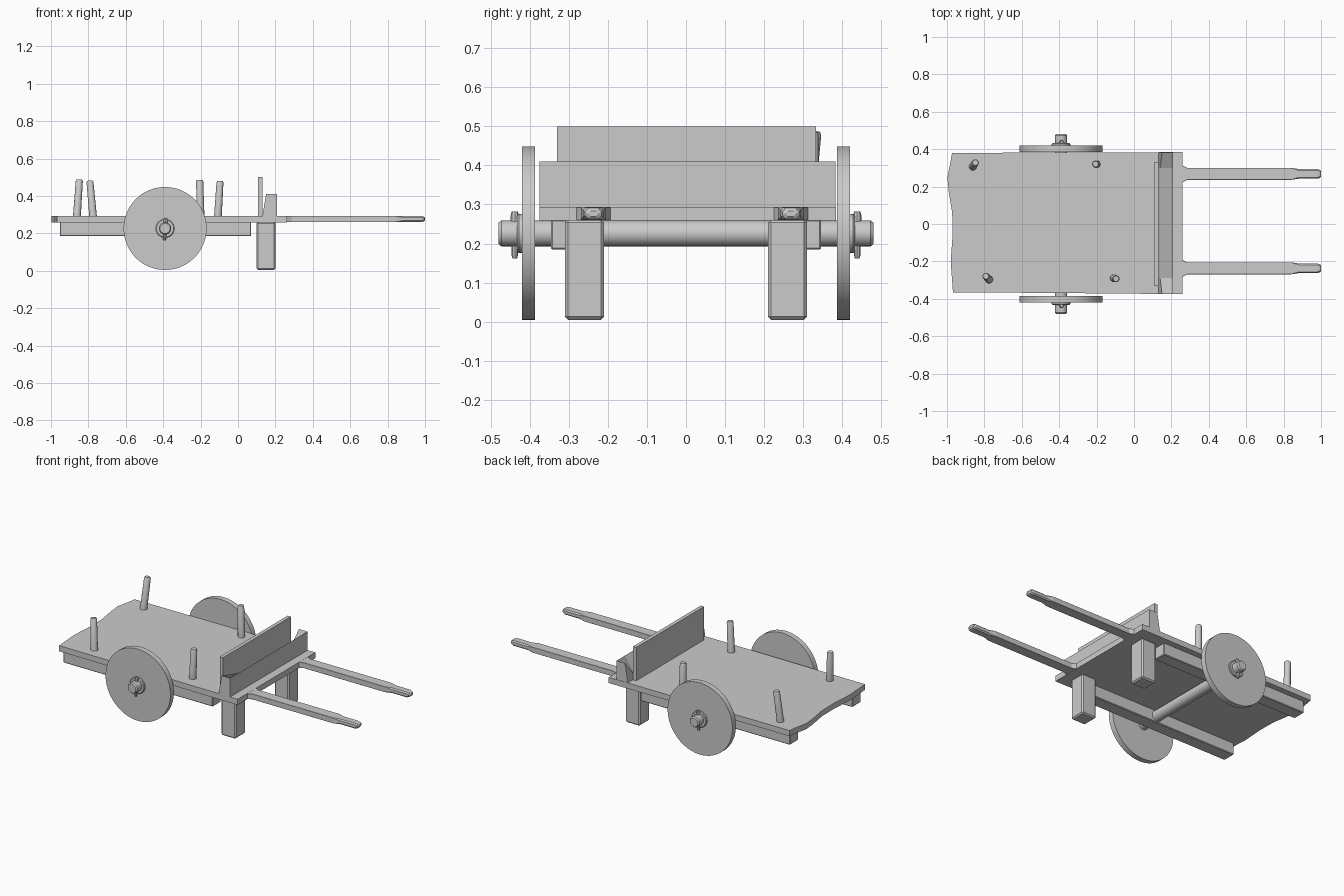
import bpy, bmesh, math
from mathutils import Vector

if "Cube" in bpy.data.objects:
    bpy.data.objects.remove(bpy.data.objects["Cube"])


def mesh_object(name, verts, faces, bevel=0.0):
    me = bpy.data.meshes.new(name)
    me.from_pydata(verts, [], faces)
    bm = bmesh.new()
    bm.from_mesh(me)
    bmesh.ops.recalc_face_normals(bm, faces=bm.faces)
    bm.to_mesh(me)
    bm.free()
    ob = bpy.data.objects.new(name, me)
    bpy.context.collection.objects.link(ob)
    if bevel:
        m = ob.modifiers.new("bevel", 'BEVEL')
        m.width = bevel
        m.segments = 1
    return ob


def loft(name, rings, bevel=0.0):
    """Skin a list of equal-length rings and cap both ends."""
    n = len(rings[0])
    verts = [v for r in rings for v in r]
    faces = [tuple(range(n)), tuple(range(len(verts) - n, len(verts)))]
    for k in range(len(rings) - 1):
        for i in range(n):
            j = (i + 1) % n
            faces.append((k * n + i, k * n + j, (k + 1) * n + j, (k + 1) * n + i))
    return mesh_object(name, verts, faces, bevel)


def box(name, x, y, z, bevel=0.0):
    rings = [[(x[0], y[0], h), (x[1], y[0], h), (x[1], y[1], h), (x[0], y[1], h)] for h in z]
    return loft(name, rings, bevel)


def rod(name, a, b, stations, sides):
    """Round bar from a to b; stations are (fraction, radius)."""
    a, b = Vector(a), Vector(b)
    q = (b - a).to_track_quat('Z', 'Y')
    rings = []
    for t, r in stations:
        c = a.lerp(b, t)
        rings.append([c + q @ Vector((r * math.cos(2 * math.pi * i / sides),
                                      r * math.sin(2 * math.pi * i / sides), 0))
                      for i in range(sides)])
    ob = loft(name, rings)
    bpy.context.view_layer.objects.active = ob
    ob.select_set(True)
    bpy.ops.object.shade_smooth_by_angle(angle=math.radians(30))
    ob.select_set(False)
    return ob


# Deck with worn rear edge
outline = [(0.26, -0.375), (0.26, 0.384), (-0.4, 0.382), (-0.973, 0.38), (-0.985, 0.31),
           (-0.998, 0.25), (-0.99, 0.17), (-0.972, 0.06), (-0.97, -0.06), (-0.98, -0.2),
           (-0.968, -0.365), (-0.4, -0.369)]
loft("deck", [[(x, y, z) for x, y in outline] for z in (0.259, 0.294)])

# Handles with flared root and slim rounded grip
for yc, side in ((0.268, "left"), (-0.237, "right")):
    rings = []
    for x, w, h in ((0.25, 0.046, 0.017), (0.262, 0.043, 0.017), (0.285, 0.032, 0.017),
                    (0.84, 0.032, 0.017), (0.88, 0.026, 0.016), (0.98, 0.026, 0.016),
                    (0.995, 0.021, 0.012), (1.0, 0.014, 0.007)):
        c = 0.001 if x < 0.85 else 0.007
        zc = 0.2765
        rings.append([(x, yc + a, zc + b) for a, b in
                      ((-w, -h + c), (-w + c, -h), (w - c, -h), (w, -h + c),
                       (w, h - c), (w - c, h), (-w + c, h), (-w, h - c))])
    loft(side + "_handle", rings)

# Headboard and hollowed brace in front of it
box("headboard", (0.107, 0.13), (-0.33, 0.332), (0.29, 0.50))


def brace_ring(y, px, pz):
    return [(0.13, y, 0.29), (px, y, pz), (0.208, y, 0.41), (0.208, y, 0.29)]


loft("headboard_brace", [brace_ring(-0.375, 0.15, 0.41), brace_ring(-0.29, 0.14, 0.31),
                         brace_ring(0.30, 0.14, 0.31), brace_ring(0.382, 0.15, 0.41)])

# Axle
rod("axle", (-0.39, -0.48, 0.226), (-0.39, 0.48, 0.226),
    [(0, 0.027), (0.008, 0.033), (0.992, 0.033), (1, 0.027)], 24)

for s, side in ((1, "left"), (-1, "right")):
    # Supports under the deck
    box(side + "_leg", (0.1, 0.2), sorted((s * 0.21, s * 0.31)), (0.005, 0.262), 0.008)
    box(side + "_rail", (-0.953, 0.07), sorted((s * 0.265, s * 0.346)), (0.185, 0.262), 0.004)
    # Wheel, washer and linchpin
    rod(side + "_wheel", (-0.39, s * 0.386, 0.226), (-0.39, s * 0.42, 0.226),
        [(0, 0.222), (1, 0.222)], 48)
    rod(side + "_washer", (-0.39, s * 0.418, 0.226), (-0.39, s * 0.432, 0.226),
        [(0, 0.05), (0.7, 0.05), (1, 0.046)], 24)
    rod(side + "_linchpin", (-0.393, s * 0.438, 0.162), (-0.387, s * 0.438, 0.282),
        [(0, 0.006), (0.06, 0.008), (0.9, 0.011), (1, 0.008)], 8)

# Leaning stakes
for name, base, top in (
        ("rear_left_stake", (-0.862, 0.306, 0.28), (-0.848, 0.328, 0.487)),
        ("rear_right_stake", (-0.774, -0.298, 0.28), (-0.792, -0.279, 0.481)),
        ("front_left_stake", (-0.2, 0.32, 0.28), (-0.205, 0.32, 0.486)),
        ("front_right_stake", (-0.108, -0.289, 0.28), (-0.096, -0.293, 0.48))):
    rod(name, base, top, [(0, 0.021), (0.96, 0.019), (1, 0.015)], 12)
